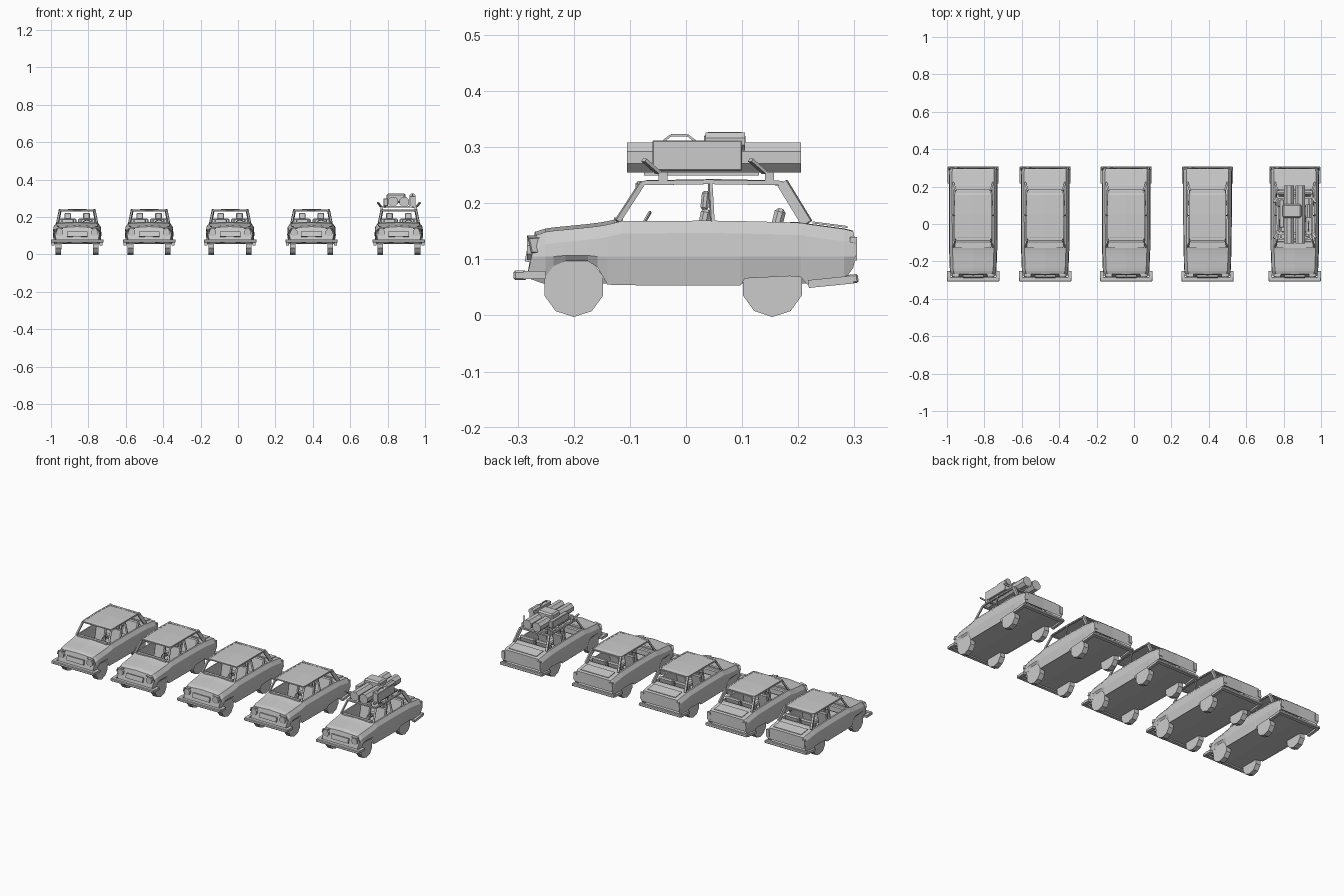
import bpy, bmesh, math
from mathutils import Vector, Matrix

if "Cube" in bpy.data.objects:
    bpy.data.objects.remove(bpy.data.objects["Cube"])

CARS = [-0.86, -0.475, -0.042, 0.393, 0.86]
parts, cargo = [], []


def finish(name, bm, group=parts, mirror=False, recalc=True):
    if recalc:
        bmesh.ops.recalc_face_normals(bm, faces=bm.faces)
    me = bpy.data.meshes.new(name)
    bm.to_mesh(me)
    bm.free()
    ob = bpy.data.objects.new(name, me)
    bpy.context.collection.objects.link(ob)
    if mirror:
        m = ob.modifiers.new("mirror", 'MIRROR')
        m.merge_threshold = 0.0005
    group.append(ob)
    return ob


def box(name, x, y, z, tilt=0, bevel=0, mirror=False, group=parts):
    bm = bmesh.new()
    bmesh.ops.create_cube(bm, size=1)
    c = Vector((sum(x) / 2, sum(y) / 2, sum(z) / 2))
    s = (x[1] - x[0], y[1] - y[0], z[1] - z[0])
    bmesh.ops.scale(bm, vec=s, verts=bm.verts)
    if bevel:
        bmesh.ops.bevel(bm, geom=bm.edges[:], offset=bevel, segments=1, affect='EDGES')
    bm.transform(Matrix.Translation(c) @ Matrix.Rotation(tilt, 4, 'X'))
    return finish(name, bm, group, mirror)


def cyl(name, c, r, depth, sides, axis='X', spin=0, mirror=False, group=parts):
    bm = bmesh.new()
    bmesh.ops.create_cone(bm, cap_ends=True, segments=sides, radius1=r, radius2=r, depth=depth)
    rot = Matrix.Rotation(math.pi / 2, 4, 'Y' if axis == 'X' else 'X')
    bm.transform(Matrix.Translation(c) @ rot @ Matrix.Rotation(spin, 4, 'Z'))
    return finish(name, bm, group, mirror)


def struts(name, pts, w, h, mirror=False, group=parts):
    """Chain of square bars through the points."""
    bm = bmesh.new()
    for a, b in zip(pts, pts[1:]):
        a, b = Vector(a), Vector(b)
        d = b - a
        new = bmesh.ops.create_cube(bm, size=1)['verts']
        m = Matrix.Translation((a + b) / 2) @ d.to_track_quat('Y', 'Z').to_matrix().to_4x4()
        bmesh.ops.transform(bm, verts=new, matrix=m @ Matrix.Diagonal((w, d.length, h, 1)))
    return finish(name, bm, group, mirror)


# body shell: stations (y, bottom z, belt z, half width, closed top after it)
stations = [
    (-.272, .066, .143, .118, 1), (-.250, .070, .149, .124, 1), (-.236, .088, .151, .125, 1),
    (-.215, .097, .153, .126, 1), (-.175, .097, .157, .127, 1), (-.158, .086, .159, .128, 1),
    (-.140, .055, .162, .129, 1), (-.115, .054, .168, .129, 0), (.045, .053, .169, .130, 0),
    (.097, .053, .168, .130, 0), (.105, .066, .168, .130, 0), (.185, .070, .166, .130, 1),
    (.205, .068, .165, .130, 1), (.216, .055, .163, .130, 1), (.282, .062, .154, .130, 1),
    (.298, .085, .150, .128, 0)]
bm = bmesh.new()
rows = []
for i, (y, zb, zt, w, _) in enumerate(stations):
    hump = .006 if y < 0 else .001
    sec = [(w - .008, zb), (w, max(zb + .01, .105)), (w - .003, zt - .022),
           (w - .018, zt), (w - .027, zt), (0, zt + hump)]
    row = []
    for k, (px, pz) in enumerate(sec):
        py = y
        if i == 0:                       # sloping, bowed nose
            py += -.012 + .018 * (pz - .066) / .08 - (.004 if k == 5 else 0)
        if i == len(stations) - 1 and k in (1, 2):   # small tail fins
            py += .005
        row.append(bm.verts.new((px, py, pz)))
    rows.append(row)
for (a, b, s) in zip(rows, rows[1:], stations):
    for k in range(5 if s[4] else 4):
        bm.faces.new((a[k], a[k + 1], b[k + 1], b[k]))
for row in (rows[0], rows[-1]):          # nose and tail panels
    c = bm.verts.new((0, row[0].co.y, row[0].co.z))
    bm.faces.new(row + [c])
finish("body_shell", bm, mirror=True)

# floor, narrowed between the wheels
bm = bmesh.new()
floor = [(0, -.28), (.11, -.28), (.116, -.255), (.083, -.25), (.083, -.15), (.12, -.14), (.121, .1),
         (.083, .105), (.083, .205), (.121, .215), (.12, .285), (0, .285)]
bm.faces.new([bm.verts.new((x, y, .066 if abs(y) > .27 else .057)) for x, y in floor])
finish("floor", bm, mirror=True)

# wheels
for n, y in (("front_wheel", -.2), ("rear_wheel", .154)):
    cyl(n, (.1, y, .0523), .055, .03, 10, spin=math.pi / 10, mirror=True)

# bumpers with side returns
box("front_bumper", (-.14, .14), (-.307, -.284), (.063, .080), bevel=.003)
box("front_bumper_end", (.121, .14), (-.29, -.25), (.065, .079), mirror=True)
box("rear_bumper", (-.136, .136), (.285, .307), (.057, .073), tilt=.12, bevel=.003)
box("rear_bumper_end", (.120, .136), (.218, .298), (.053, .067), tilt=.1, mirror=True)

# lamps, grille and trunk panel
cyl("headlight", (.093, -.268, .117), .02, .03, 8, 'Y', math.pi / 8, mirror=True)
struts("headlight_brow", [(.075, -.272, .140), (.108, -.27, .136), (.118, -.265, .112)], .022, .005, mirror=True)
box("grille", (-.055, .055), (-.285, -.27), (.095, .122), tilt=-.2)
box("tail_light", (.106, .125), (.292, .305), (.098, .14), mirror=True)
box("trunk_panel", (-.09, .09), (.225, .288), (.160, .1635), tilt=-.13)
box("wiper_cowl", (-.095, .095), (-.128, -.112), (.166, .175))

# window frame and pillars
A0, A1 = (.105, -.122, .168), (.091, -.078, .236)
C0, C1 = (.105, .216, .164), (.091, .172, .236)
struts("front_pillar", [A0, A1], .009, .009, mirror=True)
struts("rear_pillar", [C0, C1], .010, .019, mirror=True)
struts("middle_pillar", [(.108, .047, .167), (.094, .043, .236)], .006, .009, mirror=True)
struts("roof_rail", [A1, (.093, .04, .238), C1], .009, .008, mirror=True)
struts("roof_header", [(-.093, -.08, .236), (.093, -.08, .236)], .012, .007)
struts("roof_tail_header", [(-.093, .172, .235), (.093, .172, .235)], .014, .008)

# seats, dashboard, steering wheel
box("front_seat", (.015, .085), (-.045, .03), (.08, .105), bevel=.006, mirror=True)
box("front_seat_back", (.017, .083), (.018, .036), (.095, .19), tilt=-.2, bevel=.005, mirror=True)
box("headrest", (.032, .068), (.027, .041), (.188, .222), tilt=-.1, bevel=.004, mirror=True)
box("rear_seat", (-.1, .1), (.09, .16), (.08, .11), bevel=.006)
box("rear_seat_back", (.004, .1), (.148, .168), (.1, .192), tilt=-.25, bevel=.006, mirror=True)
box("dashboard", (-.105, .105), (-.12, -.092), (.13, .168), bevel=.005)
bm = bmesh.new()
R, r, n, m = .022, .003, 12, 4
ring = [[bm.verts.new(((R + r * math.cos(t)) * math.cos(p), (R + r * math.cos(t)) * math.sin(p), r * math.sin(t)))
         for t in [2 * math.pi * j / m for j in range(m)]] for p in [2 * math.pi * i / n for i in range(n)]]
for i in range(n):
    for j in range(m):
        a, b = ring[i], ring[(i + 1) % n]
        bm.faces.new((a[j], b[j], b[(j + 1) % m], a[(j + 1) % m]))
bm.transform(Matrix.Translation((.052, -.075, .165)) @ Matrix.Rotation(math.radians(60), 4, 'X'))
finish("steering_wheel", bm)

# domed roof panel, on the four plain cars only
bm = bmesh.new()
rows = [[bm.verts.new((x, y, z - d)) for x, d in ((-.1, .008), (-.088, .002), (0, 0), (.088, .002), (.1, .008))]
        for y, z in ((-.09, .236), (-.07, .241), (.05, .243), (.155, .241), (.185, .234))]
for a, b in zip(rows, rows[1:]):
    for k in range(4):
        bm.faces.new((a[k], a[k + 1], b[k + 1], b[k]))
roof = finish("roof", bm, [])

# roof rack
for y in (-.045, .145):
    struts("rack_bar", [(-.112, y - .03, .277), (-.095, y - .005, .255), (.095, y - .005, .255),
                        (.112, y - .03, .277)], .012, .006, group=cargo)
    box("rack_foot", (.085, .098), (y - .004, y + .012), (.237, .256), mirror=True, group=cargo)
box("rack_rail", (.07, .08), (-.075, .13), (.249, .256), mirror=True, group=cargo)

# luggage
for x in (-.031, .029):
    cyl("long_roll", (x, .05, .2815), .0285, .31, 8, 'Y', math.pi / 8, group=cargo)
box("cross_bag", (-.065, .035), (.032, .106), (.274, .327), bevel=.008, group=cargo)
box("suitcase", (.057, .09), (-.06, .1), (.258, .312), bevel=.002, group=cargo)
struts("suitcase_handle", [(.073, -.04, .311), (.073, -.027, .321), (.073, .003, .321), (.073, .016, .311)],
       .006, .004, group=cargo)
cyl("small_roll", (.073, .07, .310), .017, .07, 8, 'Y', math.pi / 8, group=cargo)
box("flat_case", (-.083, -.058), (-.02, .13), (.258, .300), bevel=.003, group=cargo)

# place everything: copies share meshes
for ob in parts:
    ob.location.x = CARS[0]
    for cx in CARS[1:]:
        c = ob.copy()
        c.location.x = cx
        bpy.context.collection.objects.link(c)
roof.location.x = CARS[0]
for cx in CARS[1:4]:
    c = roof.copy()
    c.location.x = cx
    bpy.context.collection.objects.link(c)
for ob in cargo:
    ob.location.x = CARS[4]
